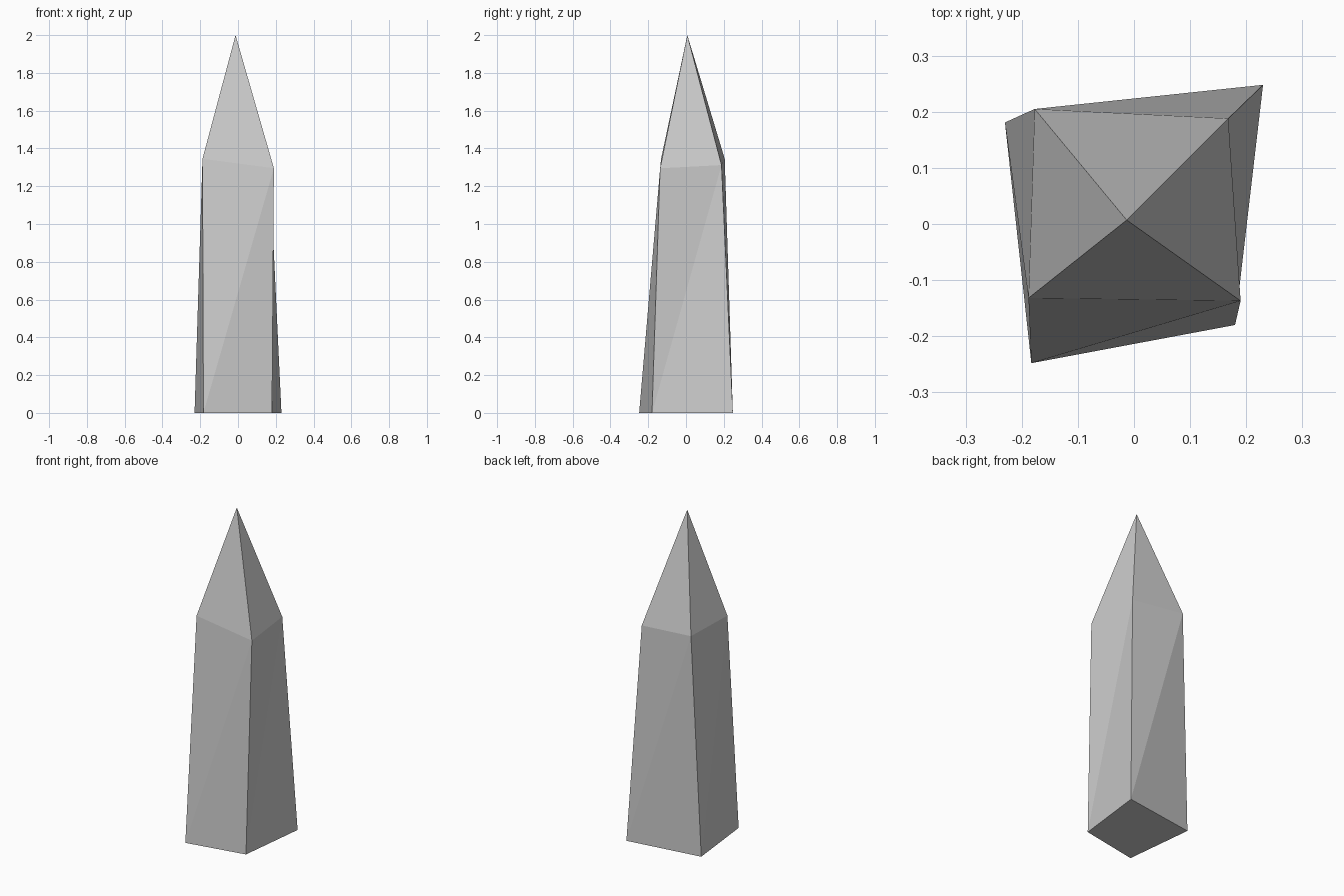
import bpy, bmesh

if "Cube" in bpy.data.objects:
    bpy.data.objects.remove(bpy.data.objects["Cube"])

# Corner rings, counter-clockwise from the front left
base = [(-0.183, -0.248, 0), (0.18, -0.18, 0), (0.23, 0.248, 0), (-0.23, 0.181, 0)]
shoulder = [(-0.188, -0.132, 1.345), (0.19, -0.137, 1.295),
            (0.168, 0.188, 1.312), (-0.177, 0.205, 1.345)]
apex = (-0.013, 0.007, 2.0)

bm = bmesh.new()
low = [bm.verts.new(p) for p in base]
high = [bm.verts.new(p) for p in shoulder]
tip = bm.verts.new(apex)

# Underside
bm.faces.new(low[::-1])
for i in range(4):
    j = (i + 1) % 4
    # Twisted shaft side, split along its diagonal
    bm.faces.new((low[i], low[j], high[j]))
    bm.faces.new((low[i], high[j], high[i]))
    # Pointed cap facet
    bm.faces.new((high[i], high[j], tip))

mesh = bpy.data.meshes.new("crystal_spike")
bm.to_mesh(mesh)
bm.free()
bpy.context.collection.objects.link(bpy.data.objects.new("crystal_spike", mesh))
